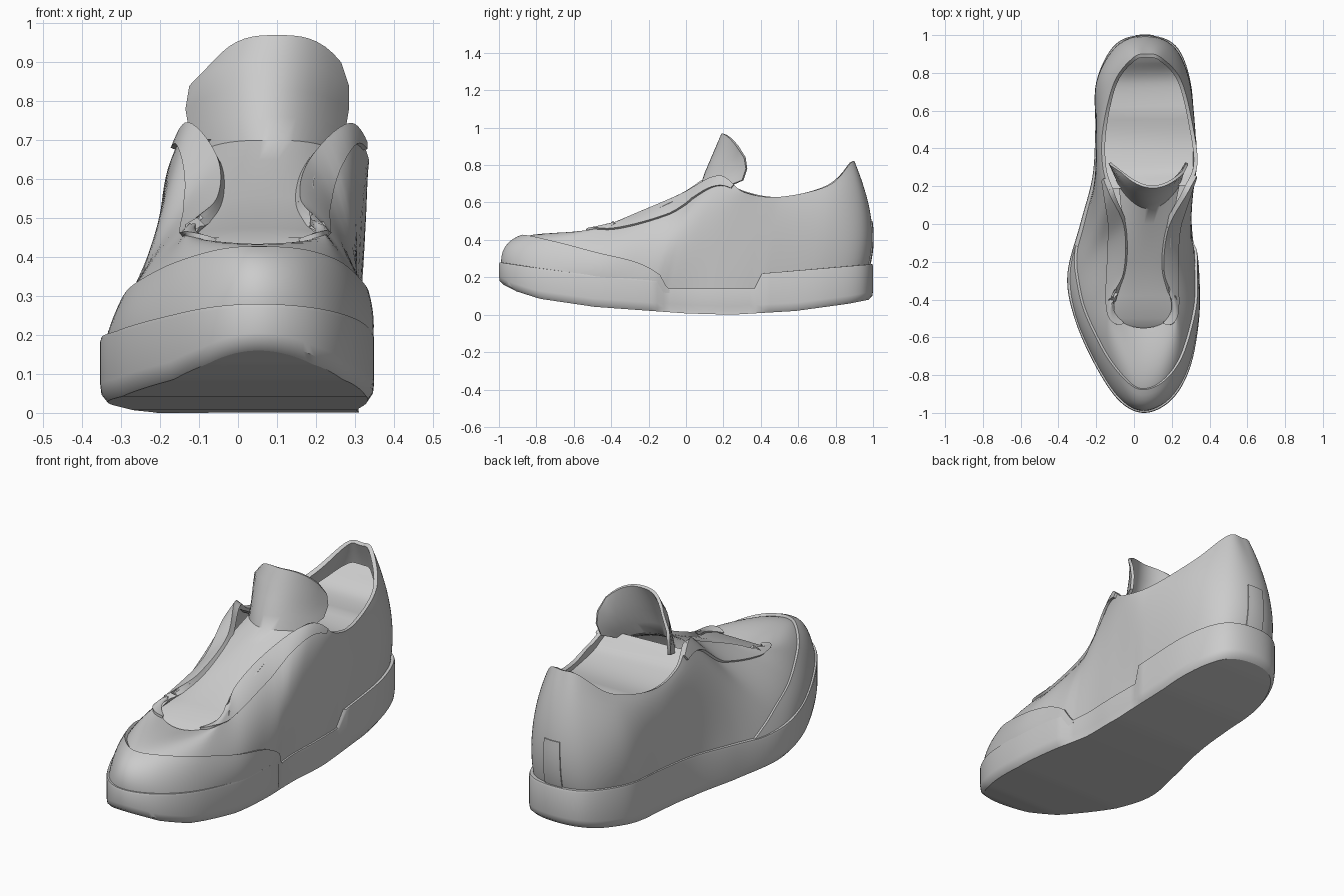
import bpy, bmesh, math
from mathutils import Vector

cube = bpy.data.objects.get("Cube")
if cube:
    bpy.data.objects.remove(cube, do_unlink=True)

grey = bpy.data.materials.new("plain grey")
grey.use_nodes = True
grey.diffuse_color = (0.6, 0.6, 0.6, 1)
grey.node_tree.nodes["Principled BSDF"].inputs["Base Color"].default_value = (0.6, 0.6, 0.6, 1)

# Matching stations from the heel, round the +x side to the toe and back:
# footprint, widest line of the upper, and the collar and throat edge
FOOT = [(.06, 1), (.22, .945), (.3, .75), (.32, .45), (.325, .2), (.32, 0), (.345, -.25),
        (.345, -.5), (.297, -.76), (.2, -.93), (.06, -1), (-.075, -.94), (-.205, -.75),
        (-.315, -.5), (-.353, -.27), (-.285, 0), (-.22, .25), (-.205, .5), (-.2, .75), (-.1, .95)]
WAIST = [(.06, .992, .5), (.2, .94, .5), (.29, .77, .48), (.325, .48, .46), (.32, .25, .5),
         (.305, .07, .48), (.29, -.15, .4), (.3, -.42, .36), (.25, -.68, .385), (.16, -.83, .405),
         (.05, -.885, .41), (-.04, -.83, .405), (-.155, -.66, .38), (-.235, -.42, .36),
         (-.23, -.18, .39), (-.208, .03, .48), (-.2, .27, .5), (-.2, .5, .46), (-.19, .76, .48),
         (-.08, .94, .5)]
EDGE = [(.07, .9, .82), (.145, .88, .81), (.25, .76, .69), (.315, .5, .63), (.335, .31, .655),
        (.28, .18, .74), (.175, -.02, .64), (.155, -.25, .54), (.21, -.42, .47), (.16, -.52, .435),
        (.05, -.55, .42), (-.06, -.52, .435), (-.12, -.42, .47), (-.05, -.25, .54),
        (-.045, -.02, .64), (-.12, .16, .74), (-.165, .3, .665), (-.165, .5, .63),
        (-.105, .75, .69), (-.005, .88, .81)]
SOLE_TOP = [(-1, .28), (-.8, .25), (-.5, .21), (-.15, .18), (.4, .22), (1, .27)]
SOLE_BOTTOM = [(-1, .16), (-.93, .125), (-.8, .085), (-.5, .042), (0, .007), (.25, 0), (.6, .02),
               (.9, .06), (1, .08)]
COUNT = len(FOOT)
STEPS = 8 * COUNT


def spline(points, k):
    """Closed smooth curve through points, at station k."""
    i = math.floor(k)
    t = k - i
    a, b, c, d = (Vector(points[(i + s) % COUNT]) for s in (-1, 0, 1, 2))
    return b + ((c - a) * t + (2 * a - 5 * b + 4 * c - d) * t**2
                + (3 * b - a - 3 * c + d) * t**3) / 2


def along(table, y):
    """Straight-line lookup of a height at y."""
    y = max(table[0][0], min(table[-1][0], y))
    for (y0, z0), (y1, z1) in zip(table, table[1:]):
        if y <= y1:
            return z0 + (z1 - z0) * (y - y0) / (y1 - y0)


def in_arch(p):
    """The sole edge is cut low at the arch on the +x side."""
    return p.x > .1 and -.14 < p.y < .39


def sole_top(p):
    return .14 if in_arch(p) else along(SOLE_TOP, p.y)


def foot(k, inset, z=0):
    p = spline(FOOT, k)
    return Vector((.03 + (p.x - .03) * (1 - inset * 2), p.y * (1 - inset), z))


def upper_point(k, u):
    """Point on the upper: u = 0 at the sole, 1 at the collar or throat edge."""
    p = spline(FOOT, k)
    base = foot(k, .05 if in_arch(p) else .028, sole_top(p) - .03)
    mid, top = spline(WAIST, k), spline(EDGE, k)
    return (base * (1 - u) * (1 - 2 * u) + mid * 4 * u * (1 - u) + top * u * (2 * u - 1))


def surface(name, rows, thickness=0, offset=-1):
    """Mesh from a grid of points, thickened if wanted, with smooth shading."""
    bm = bmesh.new()
    grid = [[bm.verts.new(p) for p in row] for row in rows]
    for r0, r1 in zip(grid, grid[1:]):
        for j in range(len(r0) - 1):
            bm.faces.new((r0[j], r0[j + 1], r1[j + 1], r1[j]))
    bmesh.ops.remove_doubles(bm, verts=bm.verts, dist=.0005)
    mesh = bpy.data.meshes.new(name)
    bm.to_mesh(mesh)
    bm.free()
    ob = bpy.data.objects.new(name, mesh)
    bpy.context.collection.objects.link(ob)
    mesh.materials.append(grey)
    bpy.ops.object.select_all(action='DESELECT')
    bpy.context.view_layer.objects.active = ob
    ob.select_set(True)
    if thickness:
        mod = ob.modifiers.new("thickness", 'SOLIDIFY')
        mod.thickness, mod.offset = thickness, offset
        bpy.ops.object.modifier_apply(modifier=mod.name)
    bpy.ops.object.shade_smooth_by_angle(angle=math.radians(40))


def span(a, b, n):
    return [a + (b - a) * i / n for i in range(n + 1)]


def across(left, right, n=6):
    return [left.lerp(right, t) for t in span(0, 1, n)]


def panel(name, k0, k1, low, high, thickness):
    """Overlay lying on the upper between two limits given as rules of k."""
    rows = [[upper_point(k, u) for u in span(low(k), high(k), 8)]
            for k in span(k0, k1, round((k1 - k0) * 8))]
    surface(name, rows, thickness, 1)


# Sole wall with a sharp lower edge and a shelf under the upper
wall = []
for k in span(0, COUNT, STEPS):
    p = spline(FOOT, k)
    low, top = along(SOLE_BOTTOM, p.y), sole_top(p)
    arch = .025 if in_arch(p) else 0
    wall.append([foot(k, .025, low), foot(k, .004 + arch, low + .02), foot(k, arch, low + .045),
                 foot(k, arch, top - .01), foot(k, .004 + arch, top), foot(k, .065, top - .002)])
surface("sole_wall", wall)


# Underside of the sole, spanning from side to side
def tread(k):
    return foot(k, .025, along(SOLE_BOTTOM, spline(FOOT, k).y))


surface("outsole", [across(tread(COUNT - k), tread(k)) for k in span(0, COUNT / 2, STEPS // 2)])

# Upper
surface("upper", [[upper_point(k, u) for u in span(0, 1, 14)]
                  for k in span(0, COUNT, STEPS)], .02)

# Toe guard, eyelet panels and heel tab lying on the upper
toe = COUNT / 2
panel("toe_guard", toe - 4.6, toe + 4.6, lambda k: 0,
      lambda k: .03 + .5 * (1 - abs((k - toe) / 4.6) ** 3), .014)
for side, k0, k1 in (("left", 4.4, 9), ("right", 11, 15.6)):
    panel(side + "_eyelet_panel", k0, k1,
          lambda k: .99 - .2 * min(1, (5 - abs(k - toe)) * .4 + .6, (abs(k - toe) - 1) * .6),
          lambda k: 1, .012)
panel("heel_tab", -.3, .3, lambda k: 0, lambda k: .5, .006)


# Lining filling the opening just below the collar, deeper at the heel
def lining(k):
    p = spline(EDGE, k)
    drop = .03 + .08 * max(0, min(1, (p.y - .6) / .28))
    return Vector((.08 + (p.x - .08) * .97, p.y - .01, p.z - drop))


surface("lining", [across(lining(k), lining(COUNT - k)) for k in span(0, 4.75, 38)])

# Tongue: y, z, middle x, half width, curl of the sides, drop of the sides
TONGUE = [(-.55, .41, .05, .16, 0, 0), (-.5, .45, .05, .16, 0, 0), (-.38, .475, .05, .15, 0, .01),
          (-.2, .555, .06, .13, 0, .01), (0, .65, .07, .13, 0, .01), (.08, .7, .08, .16, .12, .02),
          (.1, .76, .075, .2, .2, .04), (.13, .83, .075, .21, .19, .05),
          (.16, .9, .08, .205, .15, .06), (.19, .97, .1, .165, .08, .07)]
surface("tongue", [[(cx + hw * t, y + curl * t * t, z - drop * abs(t) ** 3) for t in span(-1, 1, 16)]
                   for y, z, cx, hw, curl, drop in TONGUE], .015)
